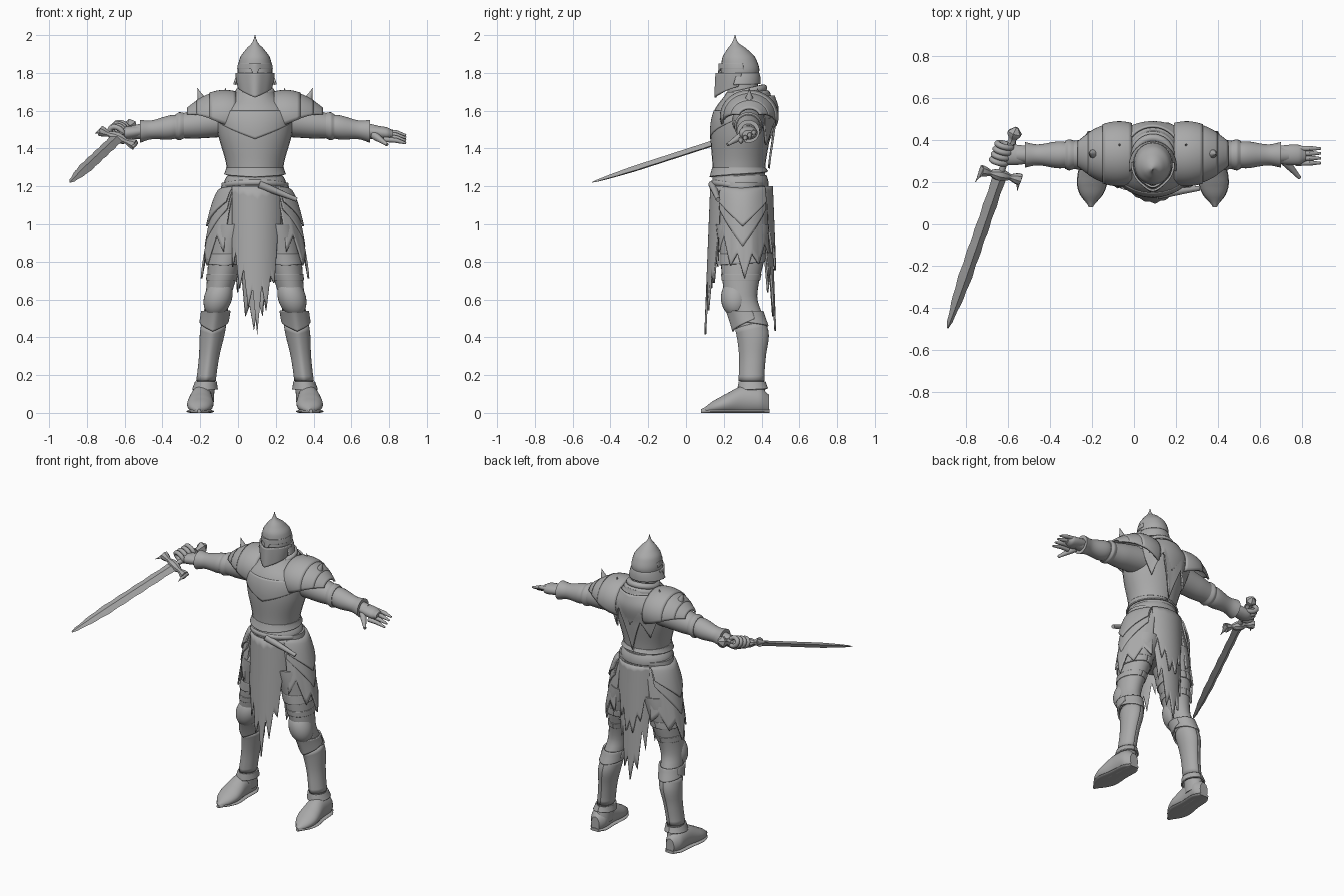
import bpy, bmesh, math, random
from mathutils import Matrix, Vector

if "Cube" in bpy.data.objects:
    bpy.data.objects.remove(bpy.data.objects["Cube"], do_unlink=True)

steel = bpy.data.materials.new("worn grey steel")
steel.use_nodes = True
steel.diffuse_color = (.4, .4, .4, 1)
steel.node_tree.nodes["Principled BSDF"].inputs["Base Color"].default_value = steel.diffuse_color

random.seed(4)
CENTRE = Vector((.09, 0, 0))      # the figure's own centre line
UNMOVED = Matrix.Identity(4)
parts = []


def make(name, verts, faces, place=UNMOVED, mirror=False, thickness=0):
    mesh = bpy.data.meshes.new(name)
    mesh.from_pydata(verts, [], faces)
    mesh.transform(place)
    shell = bmesh.new()
    shell.from_mesh(mesh)
    bmesh.ops.recalc_face_normals(shell, faces=shell.faces)
    shell.to_mesh(mesh)
    shell.free()
    mesh.materials.append(steel)
    obj = bpy.data.objects.new(name, mesh)
    obj.location = CENTRE
    bpy.context.collection.objects.link(obj)
    if thickness:
        obj.modifiers.new("thickness", "SOLIDIFY").thickness = thickness
    if mirror:
        obj.modifiers.new("mirror", "MIRROR")
    parts.append(obj)


def grid(rows, columns, wrap_columns=False, wrap_rows=False):
    def index(r, c):
        return r % rows * columns + c % columns
    return [(index(r, c), index(r, c + 1), index(r + 1, c + 1), index(r + 1, c))
            for r in range(rows if wrap_rows else rows - 1)
            for c in range(columns if wrap_columns else columns - 1)]


def spline(*rows):
    """Smooth curve through rows; the first entry of each row is the position."""
    def value(t):
        i = max([k for k in range(len(rows) - 1) if rows[k][0] <= t], default=0)
        before, a, b, after = (rows[min(max(i + k, 0), len(rows) - 1)] for k in (-1, 0, 1, 2))
        f = min(max((t - a[0]) / (b[0] - a[0]), 0), 1)
        ease, rest = f * f * (3 - f - f), f * (1 - f)
        result = []
        for p, q, r, s in zip(before[1:], a[1:], b[1:], after[1:]):
            leave, arrive = (r - p) / 2, (s - q) / 2
            result.append(q + (r - q) * ease + rest * ((1 - f) * leave - f * arrive))
        return result
    return value


def loft(name, shape, start, end, axis=2, sides=28, steps=24, **options):
    """Closed body; shape(t) gives the centre and two radii across the axis."""
    verts = []
    for k in range(steps + 1):
        t = start + (end - start) * k / steps
        u, v, a, b = shape(t)
        for s in range(sides):
            turn = math.tau * s / sides
            point = [u + a * math.cos(turn), v + b * math.sin(turn)]
            point.insert(axis, t)
            verts.append((point[0], point[1], max(point[2], 0)))
    caps = [range(sides), range(steps * sides, len(verts))]
    make(name, verts, grid(steps + 1, sides, True) + [tuple(c) for c in caps], **options)


def limb(name, start, end, thick, thin, place=UNMOVED, **options):
    """Straight tapered finger or spike."""
    start, end = Vector(start), Vector(end)
    reach = end - start
    turn = reach.to_track_quat("Z", "Y").to_matrix().to_4x4()
    radius = spline((0, thick), (reach.length, thin))
    loft(name, lambda t: (0, 0, *radius(t) * 2), 0, reach.length, sides=12, steps=4,
         place=place @ Matrix.Translation(start) @ turn, **options)


def panel(name, shape, top, hem, middle=0, spread=180, gap=.01, flare=0, ridge=0, **options):
    """Sheet wrapped on a body; the front is at 0 degrees, the left at 90."""
    columns, rows, verts = 49, 12, []
    for r in range(rows):
        f = r / (rows - 1)
        for c in range(columns):
            u = c / (columns - 1) * 2 - 1
            angle = math.radians(middle + spread * u)
            z = top + (hem(u) - top) * f
            x, y, a, b = shape(z)
            grow = gap + flare * f
            nose = ridge * max(0, math.cos(angle)) ** 12
            verts.append((x + (a + grow) * math.sin(angle), y - (b + grow + nose) * math.cos(angle), z))
    make(name, verts, grid(rows, columns), thickness=.01, **options)


def vee(side, point):
    return lambda u: point + (side - point) * abs(u)


def torn(side, point, bite, teeth=7):
    """Ragged hem with random teeth, lowest in the middle."""
    marks = [random.uniform(bite / 2, bite) * (k % 2) + random.uniform(0, bite / 3) for k in range(teeth * 2 + 1)]

    def hem(u):
        t = (u + 1) * teeth
        k = min(int(t), len(marks) - 2)
        return vee(side, point)(u) + marks[k] + (marks[k + 1] - marks[k]) * (t - k)
    return hem


def roll(name, centre, wide, deep, fat, place=UNMOVED, tilt=0):
    """Rounded hoop of cloth, mail or finger."""
    around, section, verts = 36, 10, []
    for i in range(around):
        p = math.tau * i / around
        for j in range(section):
            q = math.tau * j / section
            swell = fat * math.cos(q)
            offset = ((wide + swell) * math.cos(p), (deep + swell) * math.sin(p), fat * math.sin(q) + tilt * math.sin(p))
            verts.append(Vector(centre) + Vector(offset))
    make(name, verts, grid(around, section, True, True), place)


# Torso, collar and torn back cape
trunk = spline((1.2, .15, .28), (1.3, .15, .28), (1.5, .2, .29), (1.6, .2, .31), (1.7, .1, .33))


def torso(z):
    width, y = trunk(z)
    return 0, y, width, .36 * math.sqrt(width)


loft("cuirass", torso, 1.2, 1.7)
panel("breastplate", torso, 1.6, vee(1.55, 1.45), spread=75, gap=.002)
panel("cuirass_lip", torso, 1.3, vee(1.28, 1.25), gap=.002, flare=.015)
panel("back_cape", torso, 1.65, torn(1.5, 1.28, .2, teeth=4), middle=180, spread=75, gap=.015, flare=.01)
panel("cape_mantle", torso, 1.68, torn(1.6, 1.45, .1, teeth=4), middle=180, spread=90, gap=.02)
for level, size in enumerate((.115, .1, .085)):
    roll("collar_roll", (0, .325, 1.64 + level * .03), size, size, .02, tilt=.02)

# Helmet
loft("neck", lambda z: (0, .3, .07, .08), 1.6, 1.78)
dome = spline((1.65, .066, .25), (1.8, .092, .285), (1.88, .08, .28), (1.93, .045, .27), (1.96, .015, .26), (2, .002, .26))


def helmet(z):
    width, y = dome(z)
    return 0, y, width, width * 1.1


loft("helmet_dome", helmet, 1.75, 2)
panel("visor", helmet, 1.8, vee(1.73, 1.67), spread=95, gap=.002, ridge=.016)
panel("brow", helmet, 1.85, lambda u: 1.82 - .06 * max(0, 1 - abs(u) * 8), spread=100, gap=.002, ridge=.012)
panel("neck_guard", helmet, 1.8, vee(1.74, 1.74), middle=180, spread=100, gap=.002, flare=.03)

# Overlapping shoulder plates, sloping outwards
for inner, outer, scale in ((.1, .24, 1.04), (.22, .31, 1), (.28, .36, .98)):
    verts, rows, columns = [], 9, 25
    for r in range(rows):
        x = inner + (outer - inner) * r / (rows - 1)
        tall = scale * .135 * (1 - 1.9 * ((x - .16) / .34) ** 2)
        for c in range(columns):
            angle = math.radians(118 - 160 * (x - .1)) * (c / (columns - 1) * 2 - 1)
            verts.append((x, .335 + (tall + .015) * math.sin(angle), 1.57 + tall * math.cos(angle)))
    make("pauldron_plate", verts, grid(rows, columns), mirror=True, thickness=.012)
limb("pauldron_spike", (.28, .335, 1.65), (.305, .335, 1.72), .025, .001, mirror=True)
limb("collar_spike", (.17, .37, 1.65), (.155, .38, 1.72), .025, .001, mirror=True)


# Arms and vambraces
def arm_shape(*rows, flat=1):
    radius = spline(*rows)

    def shape(x):
        r, = radius(x)
        return .33, 1.57 - .13 * x, r, r * flat
    return shape


loft("arm", arm_shape((.1, .09), (.3, .078), (.4, .064), (.5, .054), (.65, .036)), .1, .65, axis=0, mirror=True)
loft("elbow_band", arm_shape((.37, .066), (.4, .074), (.42, .066)), .37, .42, axis=0, mirror=True)
loft("vambrace", arm_shape((.4, .06), (.45, .064), (.55, .05), (.62, .062)), .4, .61, axis=0, mirror=True)
loft("palm", arm_shape((.58, .04), (.65, .048), (.7, .047), (.73, .03), flat=.7), .58, .73, axis=0, mirror=True)

# Open left hand
for i in range(4):
    y, z = .36 - i * .023, 1.49 - i * .014
    limb("left_finger", (.68, y, z), (.75, y, z - .005), .014, .012)
    limb("left_fingertip", (.745, y, z - .005), (.8, y, z - .02), .013, .006)
limb("left_thumb", (.63, .3, 1.47), (.7, .22, 1.42), .022, .009)

# Sword frame: z runs from pommel to tip, x along the guard
pommel, tip = Vector((-.65, .46, 1.53)), Vector((-.98, -.5, 1.22))
along = (tip - pommel).normalized()
flat = along.cross(Vector((.2, -.04, -.08))).normalized()
sword = Matrix((flat.cross(along), flat, along)).transposed().to_4x4()
sword.translation = pommel


def blade(t):
    taper = math.sqrt(min(1, (1.06 - t) * 4))
    return 0, 0, .034 * taper + .002 * math.sin(t * 50), .016 * taper


def guard(x):
    size = .014 + .016 * abs(math.cos(x * 30))
    return 0, .25, size, size


knob = spline((0, .01), (.03, .038), (.06, .02), (.08, .024))
loft("blade", blade, .24, 1.058, sides=4, place=sword)
loft("grip", lambda t: (0, 0, .016, .016), .05, .25, sides=10, place=sword)
loft("pommel", lambda t: (0, 0, *knob(t) * 2), 0, .08, sides=6, steps=6, place=sword)
loft("crossguard", guard, -.1, .1, axis=0, sides=8, place=sword)
for side in (-1, 1):
    limb("guard_claw", (side * .09, 0, .23), (side * .11, 0, .31), .02, .001, place=sword)
for i in range(4):
    roll("right_finger", (-.03, 0, .1 + i * .028), .036, .026, .014, sword)

# Hips, sash and layered skirt
loft("hips", lambda z: (0, .295, .19 - .5 * (z - 1.05) ** 2, .135), .9, 1.22)
loft("sash", lambda z: (0, .287, .165 - 9 * (z - 1.21) ** 2, .15 - 5 * (z - 1.21) ** 2), 1.16, 1.26)
roll("sash_fold", (0, .287, 1.2), .152, .138, .018, tilt=-.02)
limb("sash_tail", (.02, .14, 1.21), (.22, .17, 1.13), .022, .012)


def skirt(z):
    return 0, .3, .15 + .16 * max(0, 1.2 - z) ** .42, .145


def drape(z):
    return 0, .29, .15, .19 - .04 * z


panel("skirt_cloth", skirt, 1.2, torn(.83, .7, .12, teeth=4), middle=94, spread=56, gap=0, flare=.02, mirror=True)
panel("lower_tasset", skirt, 1.18, vee(1.08, .88), middle=90, spread=50, flare=.008, mirror=True)
panel("upper_tasset", skirt, 1.2, vee(1.12, .99), middle=90, spread=48, gap=.015, flare=.012, mirror=True)
panel("front_tabard", drape, 1.2, torn(.76, .4, .2, teeth=6), middle=4, spread=50)
panel("back_tabard", drape, 1.2, torn(.76, .37, .2, teeth=6), middle=182, spread=50, gap=.015)
panel("back_overlay", drape, 1.2, torn(.9, .68, .15, teeth=5), middle=180, spread=40, gap=.028)

# Legs with armour
shank = spline((.05, .055, .36), (.17, .048, .35), (.3, .05, .355), (.42, .062, .355), (.52, .062, .325),
               (.62, .068, .29), (.85, .095, .3), (1, .11, .3))


def leg(z):
    radius, y = shank(z)
    return .28 - .12 * z - .05 * z ** 3, y, radius, radius * 1.28


def knee(z):
    bulge = .075 * math.sqrt(max(.01, 1 - ((z - .61) / .1) ** 2))
    return leg(z)[0], .26, bulge, bulge


loft("leg", leg, .05, 1, steps=40, mirror=True)
loft("knee_cop", knee, .51, .71, mirror=True)
panel("thigh_cuff", leg, .84, vee(.8, .78), gap=.002, flare=.005, mirror=True)
panel("knee_strap", leg, .735, vee(.7, .7), gap=.004, mirror=True)
panel("knee_wing", leg, .54, vee(.5, .43), spread=110, gap=.016, ridge=.012, mirror=True)
panel("greave", leg, .17, vee(.5, .44), gap=.004, ridge=.006, mirror=True)
panel("calf_cuff", leg, .54, vee(.48, .46), middle=180, spread=100, gap=.012, mirror=True)
panel("boot_cuff", leg, .165, vee(.13, .12), gap=.01, flare=.008, mirror=True)

# Pointed boots with flat soles
last = spline((.08, .006, .01), (.14, .052, .032), (.2, .07, .05), (.3, .06, .075), (.4, .056, .07), (.44, .03, .05))


def boot(y):
    width, height = last(y)
    return .3 - .05 * y, height * .9, width, height


def sole(y):
    return .3 - .05 * y, .008, last(y)[0] + .003, .012


loft("boot", boot, .44, .08, axis=1, mirror=True)
loft("boot_sole", sole, .443, .08, axis=1, mirror=True)

bpy.ops.object.select_all(action="DESELECT")
for obj in parts:
    obj.select_set(True)
bpy.context.view_layer.objects.active = parts[0]
bpy.ops.object.shade_smooth_by_angle(angle=math.radians(40))
